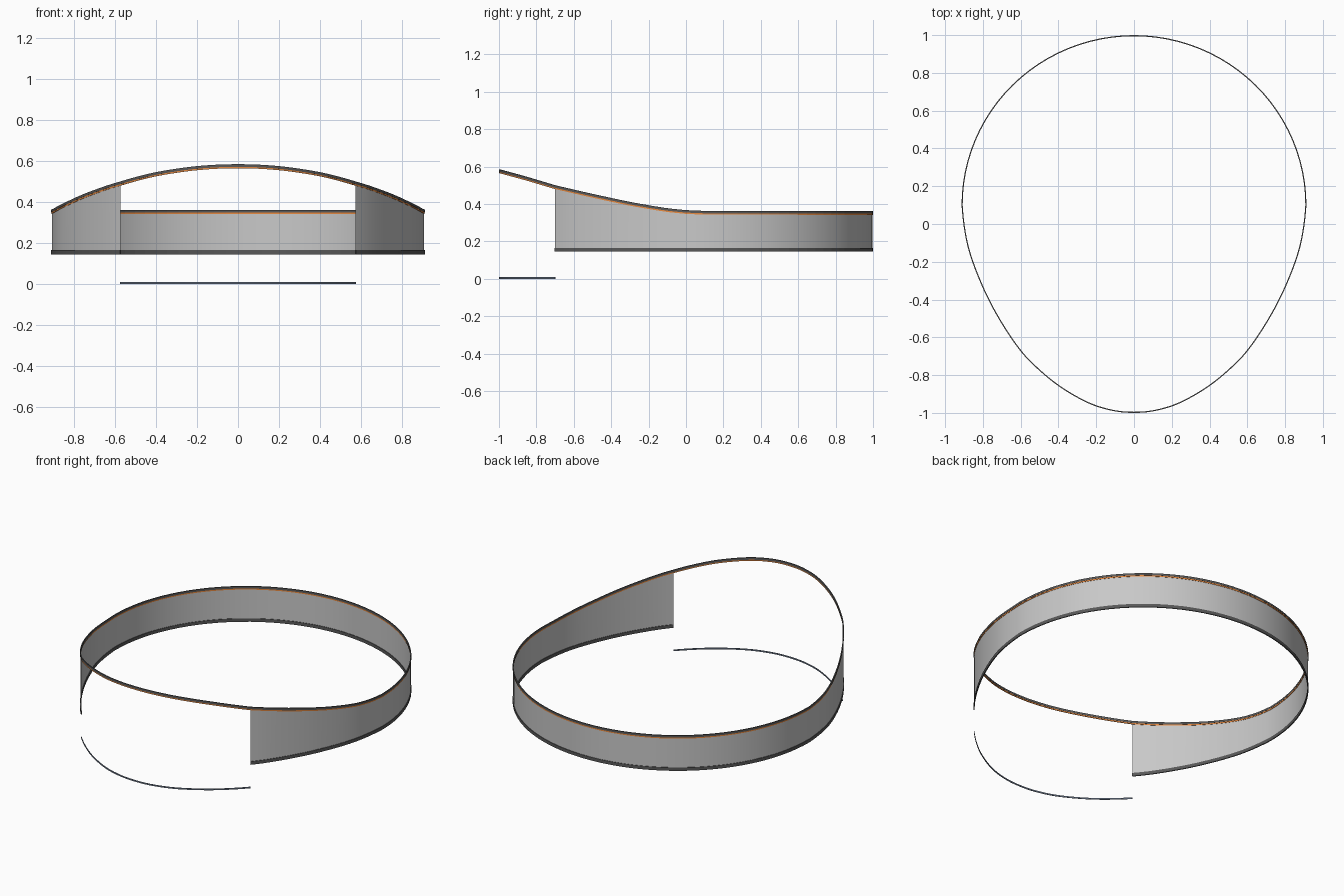
import bpy, bmesh, math
from mathutils import Vector

if "Cube" in bpy.data.objects:
    bpy.data.objects.remove(bpy.data.objects["Cube"])

def material(name, rgb):
    m = bpy.data.materials.new(name)
    m.diffuse_color = (*rgb, 1)
    m.use_nodes = True
    m.node_tree.nodes["Principled BSDF"].inputs["Base Color"].default_value = m.diffuse_color
    return m

GREY = material("wall grey", (0.58, 0.58, 0.58))
DARK = material("trim dark grey", (0.10, 0.10, 0.10))
SLATE = material("foot slate", (0.15, 0.19, 0.26))
ORANGE = material("stripe orange", (0.80, 0.25, 0.05))

# Egg-shaped half outline: front tip to widest point, then a round back
FRONT = [(0, -.997), (.12, -.985), (.255, -.94), (.42, -.84), (.575, -.70)]
SIDE = [(.575, -.70), (.69, -.54), (.795, -.345), (.878, -.12), (.91, .10)]

def spline(points, before, after, steps=6):
    p = [Vector(q) for q in [before] + points + [after]]
    out = []
    for i in range(1, len(p) - 2):
        a, b, c, d = p[i - 1:i + 3]
        for k in range(steps):
            t = k / steps
            out.append(0.5 * (2 * b + (c - a) * t + (2 * a - 5 * b + 4 * c - d) * t * t
                              + (3 * b - a - 3 * c + d) * t ** 3))
    return out + [p[-2]]

front_half = spline(FRONT, (-.12, -.985), (.67, -.57))
side_half = spline(SIDE, (.43, -.84), (.90, .24))
back_half = [Vector((.91 * math.cos(a), .10 + .897 * math.sin(a)))
             for a in (math.pi / 2 * i / 24 for i in range(1, 25))]

def mirrored(p):
    return Vector((-p.x, p.y))

# Open paths, both running anticlockwise
front_path = [mirrored(p) for p in reversed(front_half[1:])] + front_half
right = side_half + back_half
rear_path = right + [mirrored(p) for p in reversed(right[:-1])]
# Closed loop for the rim
rim_path = front_path + rear_path[1:]

# Height of the upper edge along y
TOP = [(-1, .586), (-.85, .545), (-.7, .50), (-.55, .465), (-.4, .432), (-.3, .411),
       (-.2, .393), (-.1, .377), (0, .367), (.1, .363), (1.01, .362)]

def top(y):
    y = max(y, -1)
    for (a, za), (b, zb) in zip(TOP, TOP[1:]):
        if y <= b:
            return za + (zb - za) * (y - a) / (b - a)
    return TOP[-1][1]

def ribbon(name, path, low, high, mat, thick=0):
    """Vertical sheet along a path between two height functions of y."""
    bm = bmesh.new()
    cols = [(bm.verts.new((p.x, p.y, low(p.y))), bm.verts.new((p.x, p.y, high(p.y))))
            for p in path]
    for (a, b), (c, d) in zip(cols, cols[1:]):
        bm.faces.new((a, c, d, b)).smooth = not thick
    bmesh.ops.remove_doubles(bm, verts=bm.verts, dist=0.0001)
    me = bpy.data.meshes.new(name)
    bm.to_mesh(me)
    bm.free()
    me.materials.append(mat)
    ob = bpy.data.objects.new(name, me)
    bpy.context.collection.objects.link(ob)
    if thick:
        # Give the thin trims a small square section
        mod = ob.modifiers.new("thickness", 'SOLIDIFY')
        mod.thickness = thick
        mod.offset = 0
    return ob

def level(z):
    return lambda y: z

def below_top(d):
    return lambda y: top(y) - d

# Main wall, open at the front
ribbon("wall", rear_path, level(.165), below_top(.02), GREY)
ribbon("wall_bottom_trim", rear_path, level(.145), level(.165), DARK, .006)

# Upper rim running all the way round, with a thin stripe under it
ribbon("rim_stripe", rim_path, below_top(.02), below_top(.013), ORANGE, .004)
ribbon("rim_edge", rim_path, below_top(.013), below_top(0), DARK, .006)

# Thin strip at the foot of the front opening
ribbon("front_foot_strip", front_path, level(0), level(.009), SLATE, .003)
